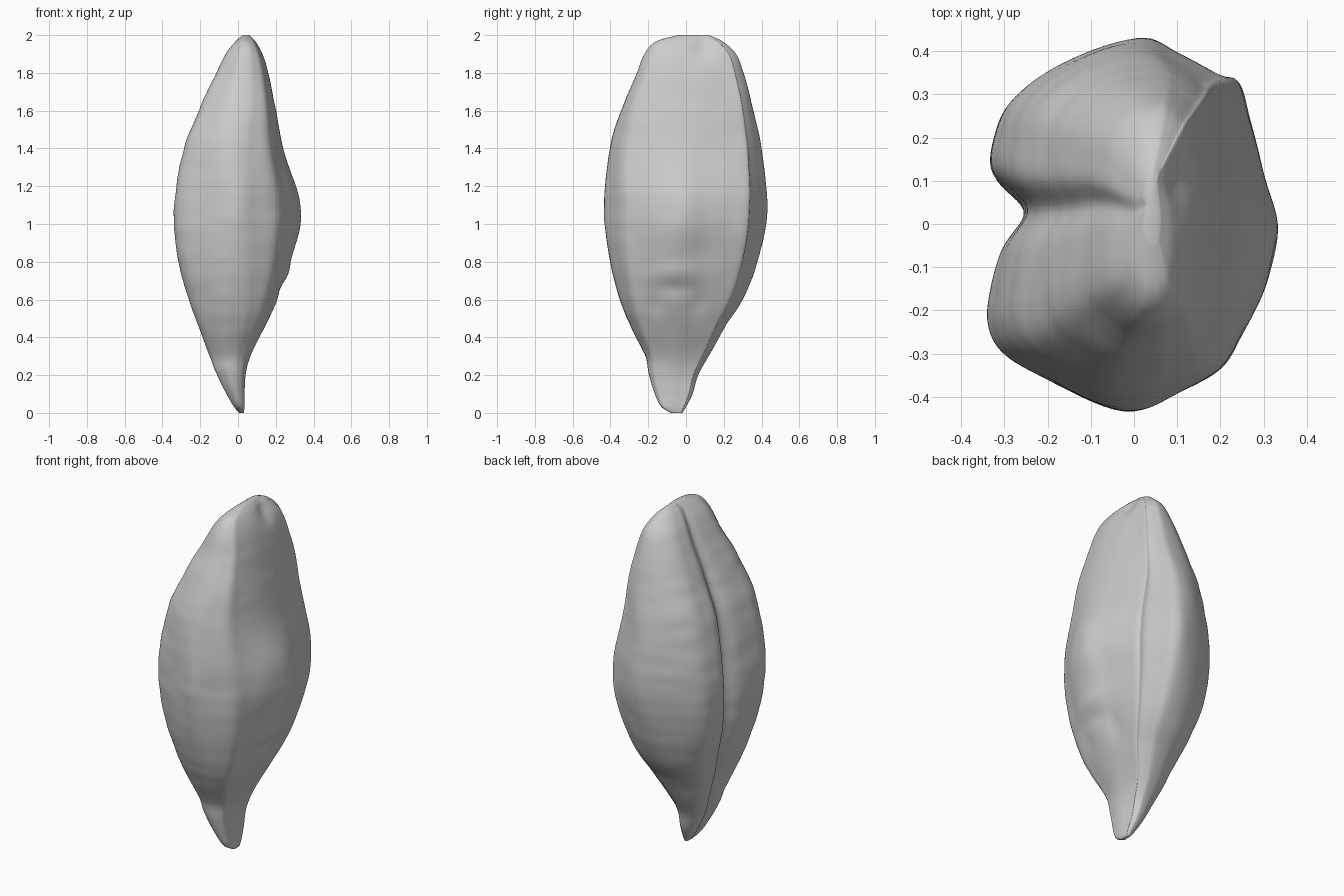
import bpy
import bmesh
import math
from mathutils import Vector, noise

if "Cube" in bpy.data.objects:
    bpy.data.objects.remove(bpy.data.objects["Cube"], do_unlink=True)

SIDES, RINGS = 160, 180

# Widest cross-section of the kernel, creased on the -x side
SECTION = [
    (.01, .435), (-.17, .37), (-.28, .29), (-.32, .2), (-.325, .12), (-.26, .035),
    (-.305, -.06), (-.33, -.15), (-.335, -.23), (-.3, -.3), (-.2, -.36), (-.02, -.435),
    (.1, -.39), (.2, -.335), (.25, -.25), (.31, -.13), (.335, -.01), (.3, .12),
    (.27, .24), (.245, .33), (.2, .345), (.1, .4),
]

# Outline along the height: z, min x, max x, min y, max y
OUTLINE = [
    (0, .005, .03, -.08, -.02), (.03, -.02, .035, -.13, 0), (.1, -.06, .035, -.165, .035),
    (.2, -.11, .04, -.195, .065), (.3, -.15, .065, -.215, .12), (.45, -.205, .14, -.29, .205),
    (.6, -.26, .21, -.35, .3), (.8, -.315, .28, -.405, .38), (1.07, -.337, .335, -.435, .432),
    (1.4, -.285, .24, -.405, .4), (1.6, -.207, .2, -.347, .358), (1.8, -.115, .16, -.26, .305),
    (1.9, -.065, .13, -.22, .265), (1.97, -.01, .09, -.155, .19), (2, .025, .06, -.04, .12),
]


def blend(a, b, c, d, t):
    """Catmull-Rom step from b to c."""
    return b + t * ((c - a) + t * ((2 * a - 5 * b + 4 * c - d)
                    + t * (3 * b - 3 * c + d - a))) / 2


def section_point(u):
    n = len(SECTION)
    i = int(u * n)
    pts = [Vector(SECTION[(i + k) % n]) for k in (-1, 0, 1, 2)]
    p = blend(*pts, u * n - i)
    return p.x / .335, p.y / .435


def outline_at(z):
    """Smooth cubic interpolation of the outline rows."""
    i = 0
    while i < len(OUTLINE) - 2 and z > OUTLINE[i + 1][0]:
        i += 1
    lo, hi = OUTLINE[i], OUTLINE[i + 1]
    before, after = OUTLINE[max(i - 1, 0)], OUTLINE[min(i + 2, len(OUTLINE) - 1)]
    step = hi[0] - lo[0]
    t = (z - lo[0]) / step
    row = []
    for k in range(1, len(lo)):
        m0 = (hi[k] - before[k]) / (hi[0] - before[0]) * step
        m1 = (after[k] - lo[k]) / (after[0] - lo[0]) * step
        s = t * t * (3 - 2 * t)
        row.append(lo[k] + s * (hi[k] - lo[k])
                   + t * (1 - t) * ((1 - t) * m0 - t * m1))
    return row


def bump(value, centre, width):
    return math.exp(-((value - centre) / width) ** 2)


def signed_power(value, power):
    return math.copysign(abs(value) ** power, value)


def surface_point(u, z):
    x0, x1, y0, y1 = outline_at(z)
    sx, sy = section_point(u)

    # Fuller, boxier section towards both ends, most of all on the flat +x face
    ends = min(1, abs(z - 1.07) / .55)
    if sx > 0:
        sx = signed_power(sx, 1 - .5 * ends)
        sy = signed_power(sy, 1 - (.3 if z > 1.07 else .12) * ends)
    else:
        sx = signed_power(sx, 1 - .22 * ends)

    half_x, half_y = (x1 - x0) / 2, (y1 - y0) / 2
    x = (x0 + x1) / 2 + sx * half_x
    y = (y0 + y1) / 2 + sy * half_y
    body = min(1, half_x / .2)

    if sx < 0:
        # Soft fold along the crease
        x += .012 * body * bump(sy, .08, .1)
    else:
        # Germ: small lip, hollows either side of a soft nub
        x += .008 * bump(z, .74, .04) * bump(y, -.05, .1)
        x -= .012 * bump(z, .66, .035) * bump(y, -.05, .13) * sx
        for side in (-1, 1):
            x -= .012 * bump(z, .58, .06) * bump(y, -.05 + side * .11, .05)
        x -= .006 * bump(z, 1.07, .04) * bump(y, -.07, .05)
        # Dimple between two knobs at the tip
        x -= .02 * bump(z, 1.93, .06) * bump(y, .09, .05)

    # Cross wrinkles on the husk
    wrinkle = noise.noise(Vector((x * 5, y * 5, z * 16)))
    swell = noise.noise(Vector((x * 7, y * 7, z * 4 + 9)))
    strength = body * (.004 * wrinkle * (1 if sx < 0 else .5) + .004 * swell)
    return Vector((x + sx * strength, y + sy * strength, z))


# Kernel skin, rings packed closer at both tips
bm = bmesh.new()
rings = []
for r in range(RINGS + 1):
    f = r / RINGS
    z = 2 * (f - .6 * math.sin(math.tau * f) / math.tau)
    rings.append([bm.verts.new(surface_point(s / SIDES, z)) for s in range(SIDES)])
for low, high in zip(rings, rings[1:]):
    for s in range(SIDES):
        n = (s + 1) % SIDES
        bm.faces.new((low[s], low[n], high[n], high[s]))

# Closed tips
for ring in (rings[0], rings[-1]):
    centre = bm.verts.new(sum((v.co for v in ring), Vector()) / SIDES)
    for s in range(SIDES):
        bm.faces.new((ring[s], ring[(s + 1) % SIDES], centre))

# Relax the skin so the ridges stay soft
for _ in range(4):
    bmesh.ops.smooth_vert(bm, verts=[v for ring in rings[4:-4] for v in ring], factor=.5,
                          use_axis_x=True, use_axis_y=True)
bmesh.ops.recalc_face_normals(bm, faces=bm.faces)
for face in bm.faces:
    face.smooth = True

mesh = bpy.data.meshes.new("grain_kernel")
bm.to_mesh(mesh)
bm.free()
kernel = bpy.data.objects.new("grain_kernel", mesh)
bpy.context.collection.objects.link(kernel)

# Plain grey husk
husk = bpy.data.materials.new("husk_grey")
husk.use_nodes = True
grey = (.6, .6, .6, 1)
husk.diffuse_color = grey
husk.node_tree.nodes["Principled BSDF"].inputs["Base Color"].default_value = grey
mesh.materials.append(husk)
